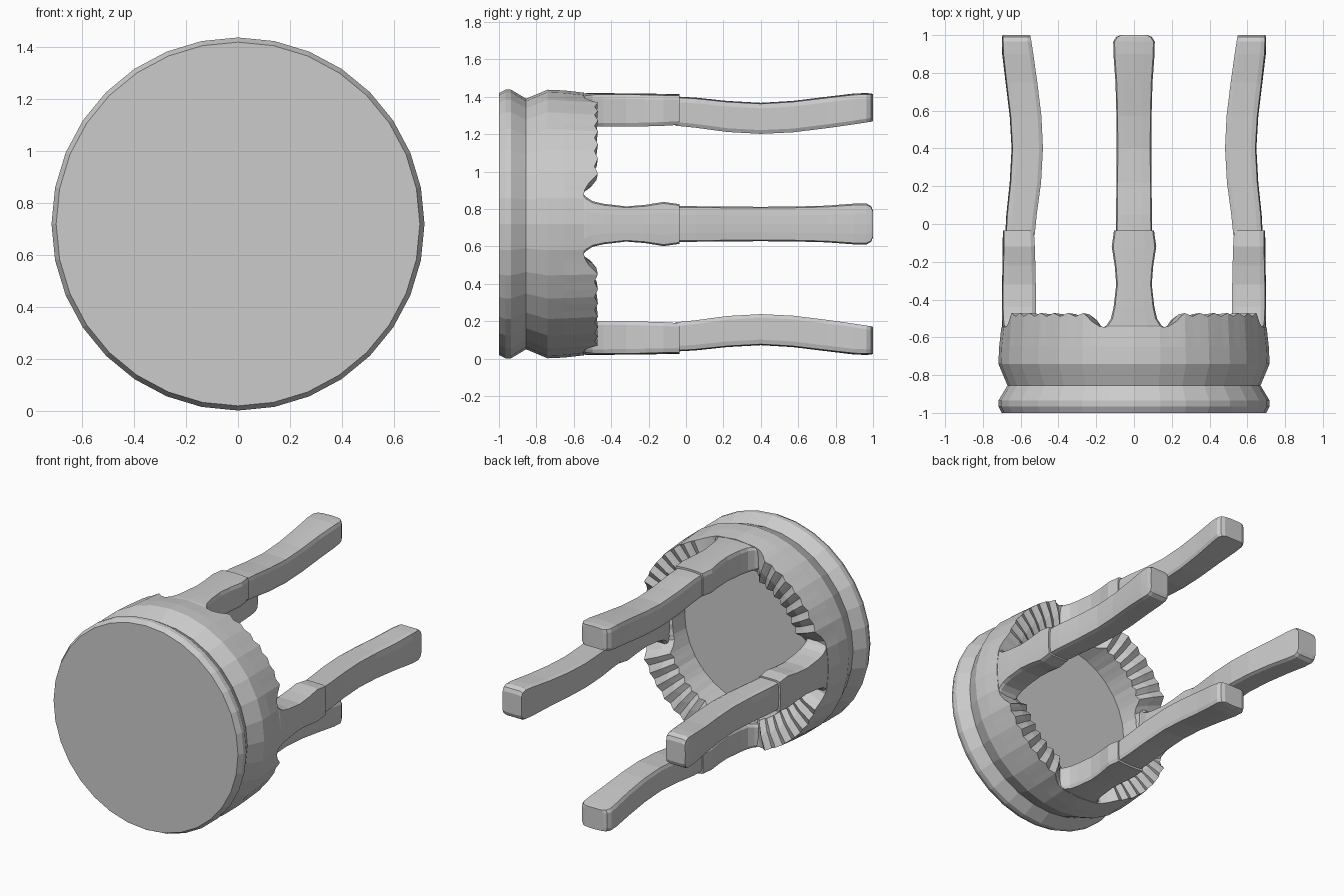
import bpy, bmesh
from math import sin, cos, pi, sqrt, radians, degrees

if "Cube" in bpy.data.objects:
    bpy.data.objects.remove(bpy.data.objects["Cube"])

CZ = 0.72      # height of the axis, which runs along y
N = 192        # angular steps (32-sided body, fine scalloped rim)


def make_object(name, rings, cap_first=None, cap_last=None):
    """Skin a list of closed rings; caps are 'fan' (with centre) or 'face'."""
    bm = bmesh.new()
    vr = [[bm.verts.new(p) for p in ring] for ring in rings]
    n = len(vr[0])
    for a, b in zip(vr, vr[1:]):
        for i in range(n):
            j = (i + 1) % n
            bm.faces.new((a[i], a[j], b[j], b[i]))
    for ring, cap in ((vr[0], cap_first), (vr[-1], cap_last)):
        if cap == 'face':
            bm.faces.new(ring)
        elif cap == 'fan':
            c = bm.verts.new((0, ring[0].co.y, CZ))
            for i in range(n):
                bm.faces.new((ring[i], ring[(i + 1) % n], c))
    bmesh.ops.recalc_face_normals(bm, faces=bm.faces)
    me = bpy.data.meshes.new(name)
    bm.to_mesh(me)
    bm.free()
    ob = bpy.data.objects.new(name, me)
    bpy.context.collection.objects.link(ob)
    return ob


def facet(t):
    """Radius factor that turns a circle into a 32-sided polygon."""
    step = 2 * pi / 32
    return cos(step / 2) / cos((t % step) - step / 2)


def leg_distance(t):
    """Angle in degrees to the nearest leg."""
    d = degrees(t) % 90
    return min(d, 90 - d)


def rim_y(t, wave):
    """Rim height: scalloped between legs, dipping in a U beside each leg."""
    d = leg_distance(t)
    s = min(max((d - 14) / 9, 0), 1)
    s = s * s * (3 - 2 * s)
    return -0.545 + 0.065 * s + wave * s * cos(radians(d - 45) * 48)


def ring(radius, y):
    out = []
    for i in range(N):
        t = 2 * pi * i / N
        r = radius(t) if callable(radius) else radius
        h = y(t) if callable(y) else y
        r *= facet(t)
        out.append((r * cos(t), h, CZ + r * sin(t)))
    return out


# Cup: grooved outside, scalloped sloping lip, hollow inside
outer = [(0.70, -1.0), (0.718, -0.965), (0.718, -0.935), (0.67, -0.855),
         (0.718, -0.74), (0.714, -0.65)]
cup = [ring(r, y) for r, y in outer]
cup.append(ring(0.702, lambda t: rim_y(t, 0.009)))
cup.append(ring(lambda t: 0.60 + 0.015 * cos(radians(leg_distance(t) - 45) * 48),
                lambda t: rim_y(t, 0.014) - 0.012))
cup.append(ring(0.515, lambda t: rim_y(t, 0.012) - 0.04))
cup.append(ring(0.50, -0.70))
make_object("cup", cup, 'fan', 'fan')


# Legs: rows of (y, half width, inner radius, outer radius)
base_rows = [(-0.72, 0.19, 0.53, 0.68), (-0.56, 0.175, 0.53, 0.694),
             (-0.535, 0.145, 0.525, 0.70), (-0.50, 0.122, 0.52, 0.70),
             (-0.44, 0.108, 0.52, 0.70), (-0.32, 0.094, 0.52, 0.698),
             (-0.22, 0.102, 0.522, 0.697), (-0.12, 0.118, 0.525, 0.696),
             (-0.035, 0.106, 0.53, 0.694)]
bar_rows = [(-0.06, 0.096, 0.526, 0.682), (0.05, 0.095, 0.515, 0.676),
            (0.22, 0.093, 0.492, 0.658), (0.40, 0.092, 0.482, 0.648),
            (0.57, 0.093, 0.49, 0.658), (0.75, 0.098, 0.512, 0.68),
            (0.90, 0.109, 0.533, 0.698), (0.965, 0.11, 0.543, 0.70),
            (0.99, 0.095, 0.547, 0.698), (1.0, 0.07, 0.55, 0.695)]


def section(row, ang):
    """Bar section: flat inside, outer face following the cup's curve."""
    y, w, ri, ro = row
    pts = [(w * k, sqrt(ro * ro - (w * k) ** 2)) for k in (-0.93, -0.5, 0, 0.5, 0.93)]
    pts += [(w, ro - 0.03), (w, ri + 0.02), (w * 0.9, ri),
            (-w * 0.9, ri), (-w, ri + 0.02), (-w, ro - 0.03)]
    c, s = cos(ang), sin(ang)
    return [(r * c - u * s, y, CZ + r * s + u * c) for u, r in pts]


for k, side in enumerate(("right", "top", "left", "bottom")):
    a = k * pi / 2
    for part, rows in (("leg_base", base_rows), ("leg_bar", bar_rows)):
        make_object(f"{side}_{part}", [section(r, a) for r in rows], 'face', 'face')
